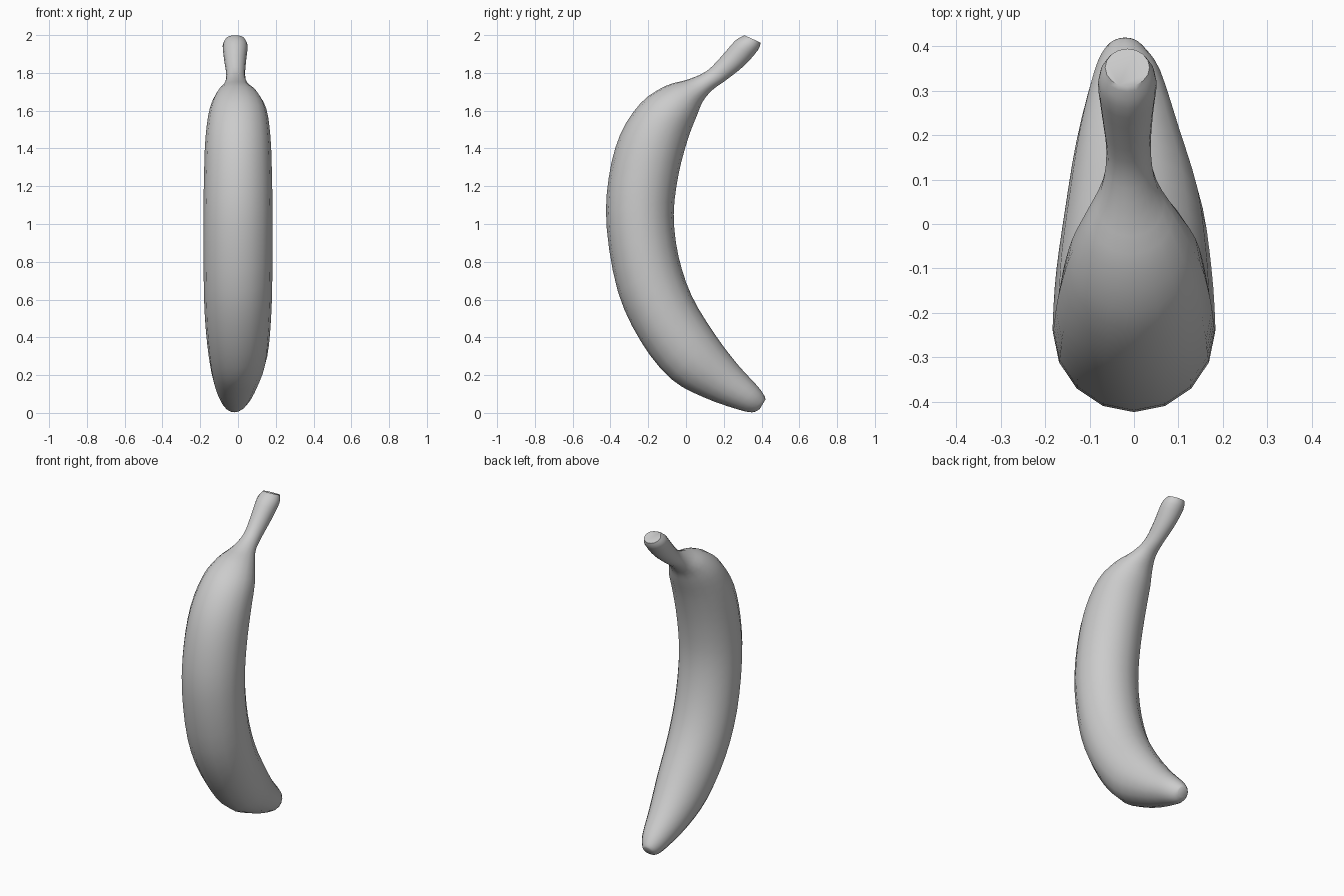
import bpy
import bmesh
import math
from mathutils import Vector

default_cube = bpy.data.objects.get("Cube")
if default_cube:
    bpy.data.objects.remove(default_cube, do_unlink=True)

SIDES = 16
STEPS = 3

# Skin colour
skin = bpy.data.materials.new("plain_grey_skin")
skin.use_nodes = True
skin_colour = (0.6, 0.6, 0.6, 1)
skin.diffuse_color = skin_colour
skin.node_tree.nodes["Principled BSDF"].inputs["Base Color"].default_value = skin_colour

# Sections from blossom tip to stem end:
# outer y, outer z, inner y, inner z, half width, sideways offset
sections = [
    (0.39, 0.02, 0.42, 0.07, 0.03, -0.02),
    (0.35, 0.003, 0.415, 0.09, 0.05, -0.02),
    (0.27, 0.02, 0.38, 0.14, 0.08, -0.015),
    (0.10, 0.08, 0.27, 0.26, 0.12, -0.01),
    (-0.08, 0.18, 0.15, 0.42, 0.155, 0),
    (-0.24, 0.38, 0.03, 0.62, 0.175, 0),
    (-0.36, 0.64, -0.04, 0.83, 0.182, 0),
    (-0.42, 0.98, -0.065, 1.05, 0.183, 0),
    (-0.41, 1.24, -0.04, 1.26, 0.18, 0),
    (-0.35, 1.47, 0.01, 1.45, 0.172, 0),
    (-0.24, 1.64, 0.06, 1.58, 0.15, 0),
    (-0.11, 1.73, 0.09, 1.65, 0.11, -0.005),
    (0.01, 1.765, 0.14, 1.71, 0.065, -0.01),
    (0.11, 1.81, 0.21, 1.76, 0.05, -0.012),
    (0.19, 1.89, 0.31, 1.84, 0.058, -0.015),
    (0.26, 1.97, 0.38, 1.92, 0.066, -0.015),
    (0.31, 1.999, 0.395, 1.96, 0.05, -0.015),
]


def spline(a, b, c, d, t):
    """Smooth value between b and c."""
    return b + 0.5 * t * (c - a + t * (2*a - 5*b + 4*c - d + t * (3*(b - c) + d - a)))


def refine(rows):
    """Add smooth in-between sections along the fruit."""
    last = len(rows) - 1
    result = []
    for i in range(last):
        around = [rows[max(0, min(last, i + k))] for k in (-1, 0, 1, 2)]
        for step in range(STEPS):
            result.append([spline(*values, step / STEPS) for values in zip(*around)])
    result.append(rows[last])
    return result


def add_ring(bm, section):
    """Place one oval ring spanning the outer and inner edge."""
    outer_y, outer_z, inner_y, inner_z, half_width, offset = section
    outer = Vector((offset, outer_y, outer_z))
    inner = Vector((offset, inner_y, inner_z))
    middle, depth = (outer + inner) / 2, (outer - inner) / 2
    across = Vector((half_width, 0, 0))
    angles = [math.tau * k / SIDES for k in range(SIDES)]
    return [bm.verts.new(middle + depth * math.cos(a) + across * math.sin(a)) for a in angles]


# Curved fruit body with stem, closed at both ends
bm = bmesh.new()
rings = [add_ring(bm, section) for section in refine(sections)]
for lower, upper in zip(rings, rings[1:]):
    for k in range(SIDES):
        n = (k + 1) % SIDES
        bm.faces.new((lower[k], lower[n], upper[n], upper[k]))
bm.faces.new(rings[0])
bm.faces.new(rings[-1])
bmesh.ops.recalc_face_normals(bm, faces=bm.faces)

mesh = bpy.data.meshes.new("banana_body")
bm.to_mesh(mesh)
bm.free()
mesh.materials.append(skin)
body = bpy.data.objects.new("banana_body", mesh)
bpy.context.collection.objects.link(body)

# Smooth skin with crisp end caps
bpy.ops.object.select_all(action="DESELECT")
body.select_set(True)
bpy.context.view_layer.objects.active = body
bpy.ops.object.shade_smooth_by_angle(angle=math.radians(50))
